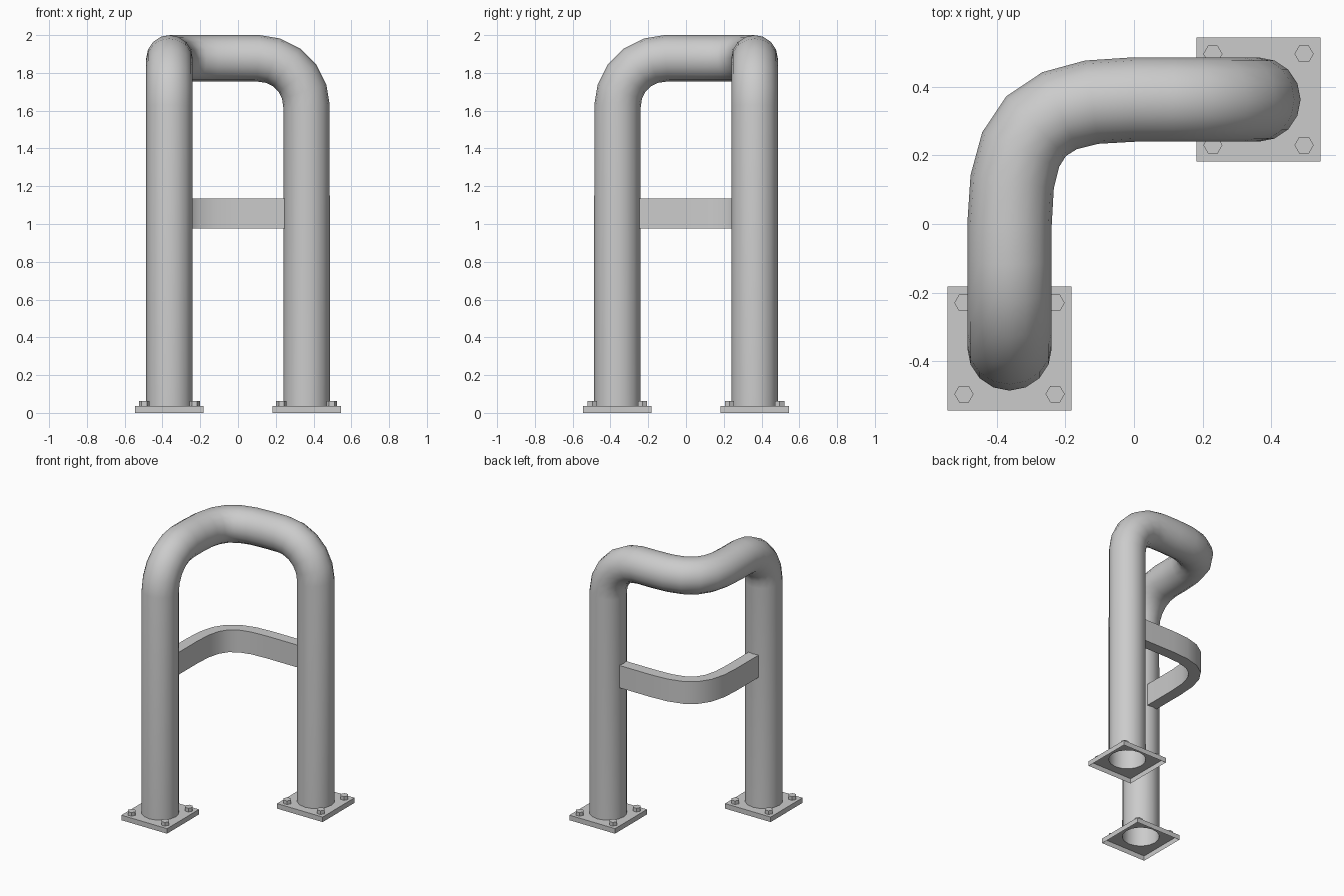
import bpy, bmesh, math
from mathutils import Vector, Matrix

if "Cube" in bpy.data.objects:
    bpy.data.objects.remove(bpy.data.objects["Cube"])

steel = bpy.data.materials.new("grey steel")
steel.use_nodes = True
GREY = (0.6, 0.6, 0.6, 1)
steel.diffuse_color = GREY
steel.node_tree.nodes["Principled BSDF"].inputs["Base Color"].default_value = GREY

LEG = 0.363       # legs stand at (-LEG, -LEG) and (LEG, LEG)
R = 0.123         # tube radius
TOP = 2 - R       # height of the top rail axis
BEND = 0.255      # radius of the leg bends
PLATE = 0.036     # base plate height
SIDES = 16


def finish(name, bm, smooth=False):
    mesh = bpy.data.meshes.new(name)
    bm.to_mesh(mesh)
    bm.free()
    mesh.materials.append(steel)
    obj = bpy.data.objects.new(name, mesh)
    bpy.context.collection.objects.link(obj)
    if smooth:
        bpy.ops.object.select_all(action='DESELECT')
        obj.select_set(True)
        bpy.context.view_layer.objects.active = obj
        bpy.ops.object.shade_smooth_by_angle(angle=math.radians(40))
    return obj


def bridge(bm, rings):
    for a, b in zip(rings, rings[1:]):
        for i in range(len(a)):
            j = (i + 1) % len(a)
            bm.faces.new((a[i], a[j], b[j], b[i]))


def sweep(name, path, profile, side, caps):
    """Carry a closed 2D profile along a path without twisting it."""
    bm = bmesh.new()
    rings, last, side = [], None, Vector(side)
    for i, p in enumerate(path):
        before = (p - path[max(i - 1, 0)]).normalized()
        after = (path[min(i + 1, len(path) - 1)] - p).normalized()
        tangent = (before + after).normalized()
        if last:
            side = last.rotation_difference(tangent) @ side
        last = tangent
        up = tangent.cross(side)
        rings.append([bm.verts.new(p + side * u + up * v) for u, v in profile])
    bridge(bm, rings)
    if caps:
        bm.faces.new(rings[0][::-1])
        bm.faces.new(rings[-1])
    bmesh.ops.recalc_face_normals(bm, faces=bm.faces)
    return finish(name, bm, True)


def corner(z, steps=6):
    """Plan curve around the corner at (-LEG, LEG)."""
    a = LEG * 0.763
    ctrl = [Vector(c) for c in ((-LEG, 0, z), (-LEG, a, z), (-a, LEG, z), (0, LEG, z))]
    return [sum((c * math.comb(3, k) * t**k * (1 - t)**(3 - k) for k, c in enumerate(ctrl)),
                Vector()) for t in (i / steps for i in range(steps + 1))]


def swap(points):
    """Mirror a path over the diagonal and reverse it."""
    return [Vector((-p.y, -p.x, p.z)) for p in reversed(points)]


# Bent tube: leg, bend, corner, bend, leg
rise = [Vector((-LEG, -LEG, PLATE))]
for i in range(6):
    a = math.radians(18 * i)
    rise.append(Vector((-LEG, -LEG + BEND * (1 - math.cos(a)), TOP - BEND + BEND * math.sin(a))))
circle = [(R * math.cos(math.tau * i / SIDES), R * math.sin(math.tau * i / SIDES)) for i in range(SIDES)]
sweep("bent_tube", rise + corner(TOP) + swap(rise), circle, (1, 0, 0), False)

# Flat cross band between the legs
end = [Vector((-LEG, -0.247, 1.055))]
w, h = 0.04, 0.08
sweep("cross_band", end + corner(1.055) + swap(end),
      [(-w, -h), (w, -h), (w, h), (-w, h)], (1, 0, 0), True)

# Base plates, open below with a round hole for the tube, and hex bolts
for label, s in (("front", -1), ("back", 1)):
    centre = Vector((s * LEG, s * LEG, 0))
    bm = bmesh.new()
    rings = [[], [], []]
    for i in range(SIDES):
        a = math.tau * i / SIDES
        d = Vector((math.cos(a), math.sin(a), 0))
        edge = centre + d * 0.181 / max(abs(d.x), abs(d.y))
        lift = Vector((0, 0, PLATE))
        for ring, p in zip(rings, (edge, edge + lift, centre + d * R + lift)):
            ring.append(bm.verts.new(p))
    bridge(bm, rings)
    finish(label + "_base_plate", bm)

    bm = bmesh.new()
    for dx in (-1, 1):
        for dy in (-1, 1):
            spot = centre + Vector((dx * 0.133, dy * 0.133, PLATE + 0.013))
            turn = Matrix.Rotation(math.pi / 2, 4, 'Z')
            bmesh.ops.create_cone(bm, cap_ends=True, segments=6, radius1=0.028, radius2=0.028,
                                  depth=0.026, matrix=Matrix.Translation(spot) @ turn)
    finish(label + "_bolts", bm)
